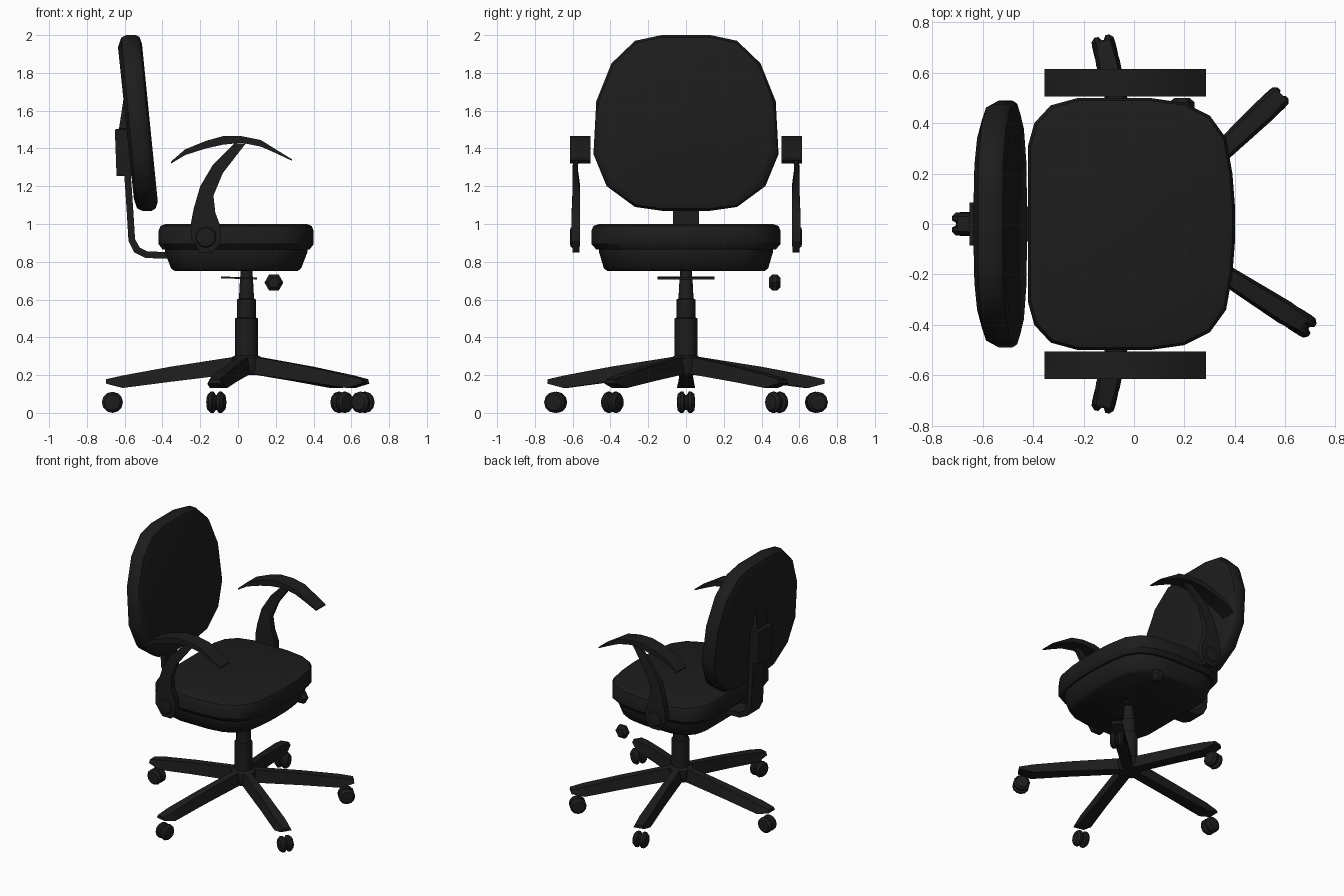
import bpy, bmesh
from math import pi, radians, atan2
from mathutils import Vector, Matrix

if "Cube" in bpy.data.objects:
    bpy.data.objects.remove(bpy.data.objects["Cube"])

black = bpy.data.materials.new("black")
black.diffuse_color = (0.012, 0.012, 0.012, 1)
black.use_nodes = True
black.node_tree.nodes["Principled BSDF"].inputs["Base Color"].default_value = black.diffuse_color


def loft(name, rings, smooth=0):
    """Skin a list of equal-length point rings and cap both ends."""
    bm = bmesh.new()
    vs = [[bm.verts.new(p) for p in r] for r in rings]
    n = len(rings[0])
    for a, b in zip(vs, vs[1:]):
        for i in range(n):
            j = (i + 1) % n
            bm.faces.new((a[i], a[j], b[j], b[i]))
    bm.faces.new(vs[0])
    bm.faces.new(vs[-1])
    bmesh.ops.recalc_face_normals(bm, faces=bm.faces)
    me = bpy.data.meshes.new(name)
    bm.to_mesh(me)
    bm.free()
    me.materials.append(black)
    ob = bpy.data.objects.new(name, me)
    bpy.context.collection.objects.link(ob)
    if smooth:
        bpy.ops.object.select_all(action='DESELECT')
        ob.select_set(True)
        bpy.context.view_layer.objects.active = ob
        bpy.ops.object.shade_smooth_by_angle(angle=radians(smooth))
    return ob


def lathe(name, profile, matrix, sides=12):
    """Revolve (radius, height) pairs about local z."""
    rings = []
    for r, h in profile:
        rings.append([matrix @ (Matrix.Rotation(2 * pi * i / sides, 4, 'Z') @ Vector((r, 0, h)))
                      for i in range(sides)])
    return loft(name, rings, 35)


def mirrored(half):
    """Close a half outline (second coordinate positive) by mirroring it."""
    return half + [(a, -b) for a, b in reversed(half)]


# Seat cushion and the pan below it
seat = mirrored([(-.42, .13), (-.42, .31), (-.395, .40), (-.33, .47), (-.22, .5), (.06, .5),
                 (.2, .48), (.3, .43), (.365, .34), (.39, .2), (.4, .07)])


def seat_ring(sx, sy, z):
    return [(-.01 + (x + .01) * sx, y * sy, z) for x, y in seat]


loft("seat_cushion", [seat_ring(.95, .95, .865), seat_ring(1, 1, .893), seat_ring(1, 1, .965),
                      seat_ring(.975, .98, .99), seat_ring(.91, .92, 1.0)], 40)
loft("seat_pan", [seat_ring(.79, .83, .75), seat_ring(.84, .87, .765),
                  seat_ring(.92, .92, .85), seat_ring(.92, .92, .875)], 40)

# Tilted backrest cushion
back = mirrored([(1.07, .13), (1.09, .27), (1.2, .42), (1.37, .49), (1.65, .475),
                 (1.85, .395), (1.97, .27), (2.0, .13)])
rings = []
for t, s in [(-.065, .86), (-.048, .97), (-.02, 1), (.03, 1), (.05, .975), (.062, .9)]:
    rings.append([(-.528 - .09 * (z - 1.53) + t, y * s, 1.535 + (z - 1.535) * s) for z, y in back])
loft("backrest", rings, 40)

# Bent bar carrying the backrest: (outer x, z, inner x, z)
bar = [(-.34, .815, -.34, .85), (-.49, .82, -.48, .855), (-.55, .85, -.52, .875),
       (-.58, .91, -.545, .92), (-.59, 1.08, -.555, 1.08), (-.605, 1.3, -.57, 1.3)]
loft("backrest_bar", [[(a, -.07, b), (a, .07, b), (c, .07, d), (c, -.07, d)] for a, b, c, d in bar])
loft("backrest_bracket", [[(x, -w, z), (x, w, z), (-.55, w, z), (-.55, -w, z)]
                          for x, w, z in [(-.643, .075, 1.255), (-.652, .085, 1.5),
                                          (-.63, .07, 1.505), (-.605, .05, 1.67)]])

# Armrests: pad (x, top z, bottom z) and support (left x, z, right x, z, inner y, outer y)
pad = [(-.355, 1.33, 1.32), (-.28, 1.395, 1.365), (-.17, 1.44, 1.4), (-.08, 1.465, 1.42),
       (.02, 1.465, 1.43), (.12, 1.445, 1.41), (.2, 1.395, 1.375), (.285, 1.343, 1.335)]
support = [(-.2, .85, -.13, .85, .565, .6), (-.25, .93, -.09, .91, .56, .605),
           (-.25, 1.0, -.09, .98, .56, .605), (-.235, 1.08, -.12, 1.06, .56, .605),
           (-.2, 1.2, -.13, 1.15, .56, .6), (-.135, 1.31, -.08, 1.27, .575, .6),
           (-.02, 1.425, .04, 1.425, .56, .58)]
for side, s in (("left", 1), ("right", -1)):
    loft(side + "_arm_pad", [[(x, s * .505, t), (x, s * .615, t), (x, s * .615, b), (x, s * .505, b)]
                             for x, t, b in pad], 30)
    loft(side + "_arm_support", [[(a, s * i, b), (a, s * o, b), (c, s * o, d), (c, s * i, d)]
                                 for a, b, c, d, i, o in support], 30)
    lathe(side + "_arm_knob", [(.06, .595), (.05, .612), (.02, .615)],
          Matrix.Translation((-.17, 0, .93)) @ Matrix.Rotation(-s * pi / 2, 4, 'X'))

# Gas column, hub and tilt plate
hub = Vector((.045, 0, 0))
lathe("column", [(.06, .2), (.06, .5), (.05, .505), (.05, .6), (.04, .605), (.035, .7), (.03, .76)],
      Matrix.Translation(hub))
lathe("hub", [(.07, .2), (.085, .23), (.085, .29), (.06, .305)], Matrix.Translation(hub), 10)
loft("tilt_plate", [[(-.09, -.15, z), (.1, -.15, z - .005), (.1, .15, z - .005), (-.09, .15, z)]
                    for z in (.712, .722)])

# Height-adjustment paddle under the seat
lathe("lever_paddle", [(.03, -.03), (.05, -.012), (.05, .012), (.03, .03)],
      Matrix.Translation((.19, .47, .69)) @ Matrix.Rotation(pi / 2, 4, 'X'), 6)

# Five legs with twin-wheel casters
wheel = [(.02, -.047), (.042, -.045), (.056, -.03), (.056, -.014), (.04, -.005),
         (.04, .005), (.056, .014), (.056, .03), (.042, .045), (.02, .047)]
leg = [(.03, .035, .21, .302), (.4, .04, .165, .245), (.655, .048, .132, .198), (.745, .04, .155, .178)]
feet = [(-.665, 0), (-.115, .69), (-.115, -.69), (.55, .48), (.66, -.39)]
for k, (x, y) in enumerate(feet, 1):
    ang = atan2(y, x - hub.x)
    spin = Matrix.Translation(hub) @ Matrix.Rotation(ang, 4, 'Z')
    loft(f"leg_{k}", [[spin @ Vector(p) for p in ((r, -w, b), (r, w, b), (r, w * .7, t), (r, -w * .7, t))]
                      for r, w, b, t in leg])
    lathe(f"caster_{k}", wheel, Matrix.Translation((x, y, .056)) @ Matrix.Rotation(ang, 4, 'Z')
          @ Matrix.Rotation(pi / 2, 4, 'X'))
